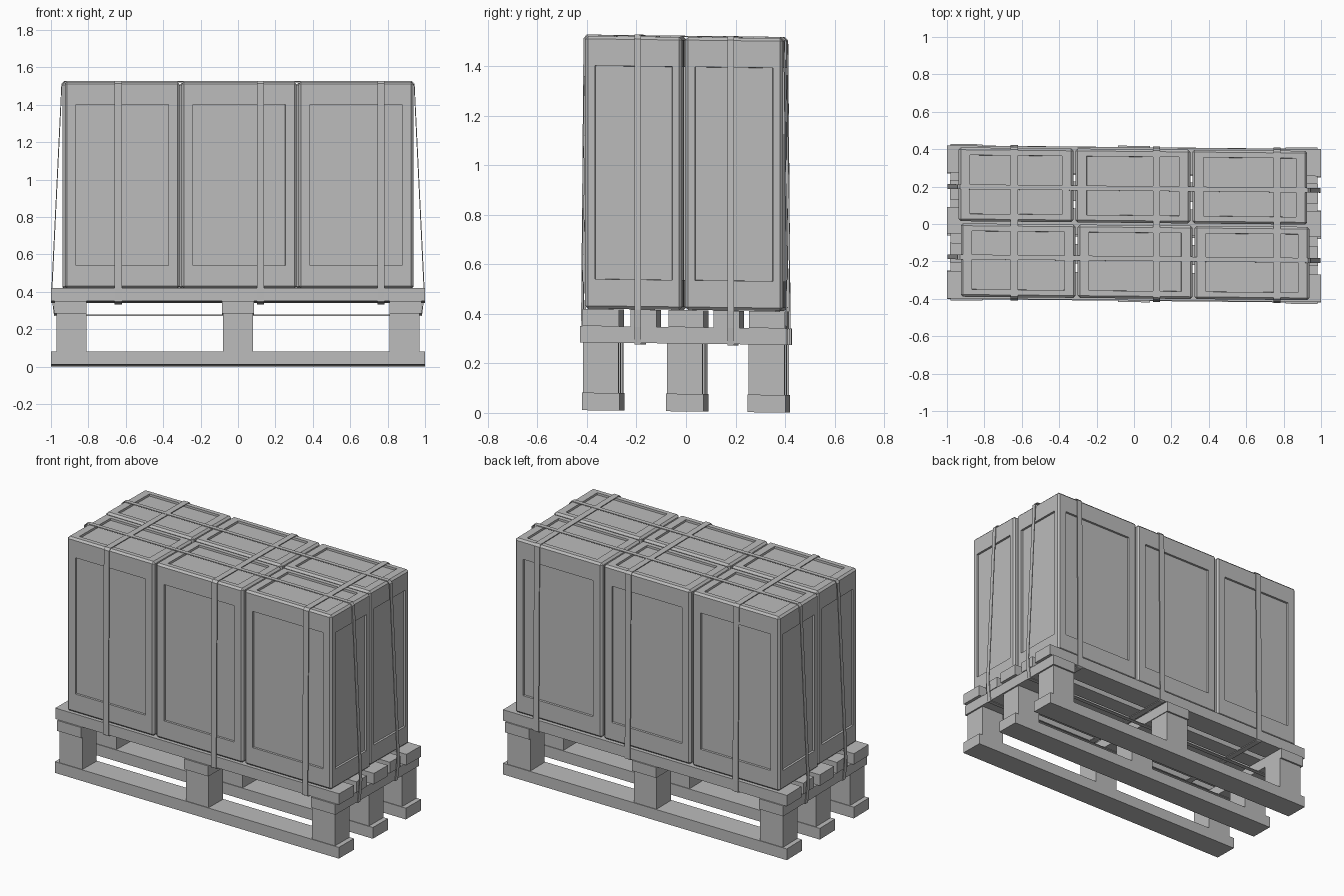
import bpy, bmesh
from mathutils import Matrix, Vector

if "Cube" in bpy.data.objects:
    bpy.data.objects.remove(bpy.data.objects["Cube"])

grey = bpy.data.materials.new("neutral_grey")
grey.diffuse_color = (0.5, 0.5, 0.5, 1)
grey.use_nodes = True
grey.node_tree.nodes["Principled BSDF"].inputs["Base Color"].default_value = grey.diffuse_color

# The whole load leans very slightly, so every part gets the same small skew
SKEW = Matrix(((1, 0, 0, 0), (-0.010, 1, 0, 0), (0, -0.012, 1, 0), (0, 0, 0, 1)))


def finish(bm, name):
    bm.transform(SKEW)
    bm.normal_update()
    me = bpy.data.meshes.new(name)
    bm.to_mesh(me)
    bm.free()
    me.materials.append(grey)
    ob = bpy.data.objects.new(name, me)
    bpy.context.collection.objects.link(ob)
    return ob


def new_box(x0, x1, y0, y1, z0, z1):
    bm = bmesh.new()
    bmesh.ops.create_cube(bm, size=1)
    for v in bm.verts:
        v.co = Vector((x1 if v.co.x > 0 else x0,
                       y1 if v.co.y > 0 else y0,
                       z1 if v.co.z > 0 else z0))
    return bm


def box(name, *dims):
    return finish(new_box(*dims), name)


def crate(name, x0, x1, y0, y1, z0, z1):
    """Crate with chamfered edges and a sunken panel on every side."""
    bm = new_box(x0, x1, y0, y1, z0, z1)
    bmesh.ops.bevel(bm, geom=bm.edges[:], offset=0.012, segments=1,
                    affect='EDGES', profile=0.5)
    bm.normal_update()
    big = [f for f in bm.faces if max(abs(c) for c in f.normal) > 0.99]
    bmesh.ops.inset_individual(bm, faces=big, thickness=0.03)
    margin = ((x0 + 0.06, x1 - 0.06), (y0 + 0.04, y1 - 0.04), (z0 + 0.12, z1 - 0.12))
    for f in big:
        axis = max(range(3), key=lambda i: abs(f.normal[i]))
        c = f.calc_center_median()
        for v in f.verts:
            for i in range(3):
                if i != axis:
                    v.co[i] = margin[i][1] if v.co[i] > c[i] else margin[i][0]
    bm.normal_update()
    bmesh.ops.inset_individual(bm, faces=big, thickness=0.001, depth=-0.013)
    return finish(bm, name)


def strap(name, axis, centre, width, half):
    """Closed band; half is the +side outline (distance, z) from top to bottom."""
    loop = half + [(-d, z) for d, z in reversed(half)]
    bm = bmesh.new()
    rows = []
    for d, z in loop:
        row = []
        for s in (-0.5, 0.5):
            w = centre + s * width
            row.append(bm.verts.new((d, w, z) if axis == 'X' else (w, d, z)))
        rows.append(row)
    for a, b in zip(rows, rows[1:] + rows[:1]):
        bm.faces.new((a[0], a[1], b[1], b[0]))
    bmesh.ops.recalc_face_normals(bm, faces=bm.faces[:])
    ob = finish(bm, name)
    mod = ob.modifiers.new("thickness", 'SOLIDIFY')
    mod.thickness = 0.005
    mod.offset = 0
    return ob


# Pallet: runners, blocks, cross boards, deck boards
for i, y in enumerate((-0.335, 0.005, 0.335)):
    box(f"pallet_runner_{i}", -1, 1, y - 0.076, y + 0.076, 0.006, 0.077)
    for j, x in enumerate((-0.89, 0, 0.89)):
        box(f"pallet_block_{i}_{j}", x - 0.08, x + 0.08, y - 0.072, y + 0.072, 0.077, 0.28)
for j, x in enumerate((-0.895, 0, 0.895)):
    box(f"pallet_cross_board_{j}", x - 0.085, x + 0.085, -0.418, 0.418, 0.28, 0.346)
for i, (y0, y1) in enumerate(((-0.408, -0.26), (-0.215, -0.11), (-0.06, 0.08),
                              (0.12, 0.225), (0.265, 0.41))):
    end = 0.985 if i in (1, 3) else 1.0
    box(f"pallet_deck_board_{i}", -end, end, y0, y1, 0.346, 0.415)

# Six crates, three across and two deep, the back row nudged sideways
for r, (y0, y1) in enumerate(((-0.398, -0.006), (0.006, 0.4))):
    dx = 0.006 * (1 if r == 0 else -1)
    for c, x in enumerate((-0.625, 0, 0.625)):
        crate(f"crate_{r}_{c}", x + dx - 0.307, x + dx + 0.307, y0, y1, 0.416, 1.518)

# Straps over the short way, tucked under the deck
for i, x in enumerate((-0.64, 0.12, 0.765)):
    strap(f"cross_strap_{i}", 'Y', x, 0.038,
          [(0.392, 1.521), (0.404, 1.508), (0.413, 0.415), (0.413, 0.345), (0.405, 0.34)])

# Straps over the long way, flaring out around the pallet ends
for i, y in enumerate((-0.185, 0.19)):
    strap(f"long_strap_{i}", 'X', y, 0.026,
          [(0.928, 1.523), (0.942, 1.508), (0.995, 0.415), (0.99, 0.345), (0.982, 0.276)])
